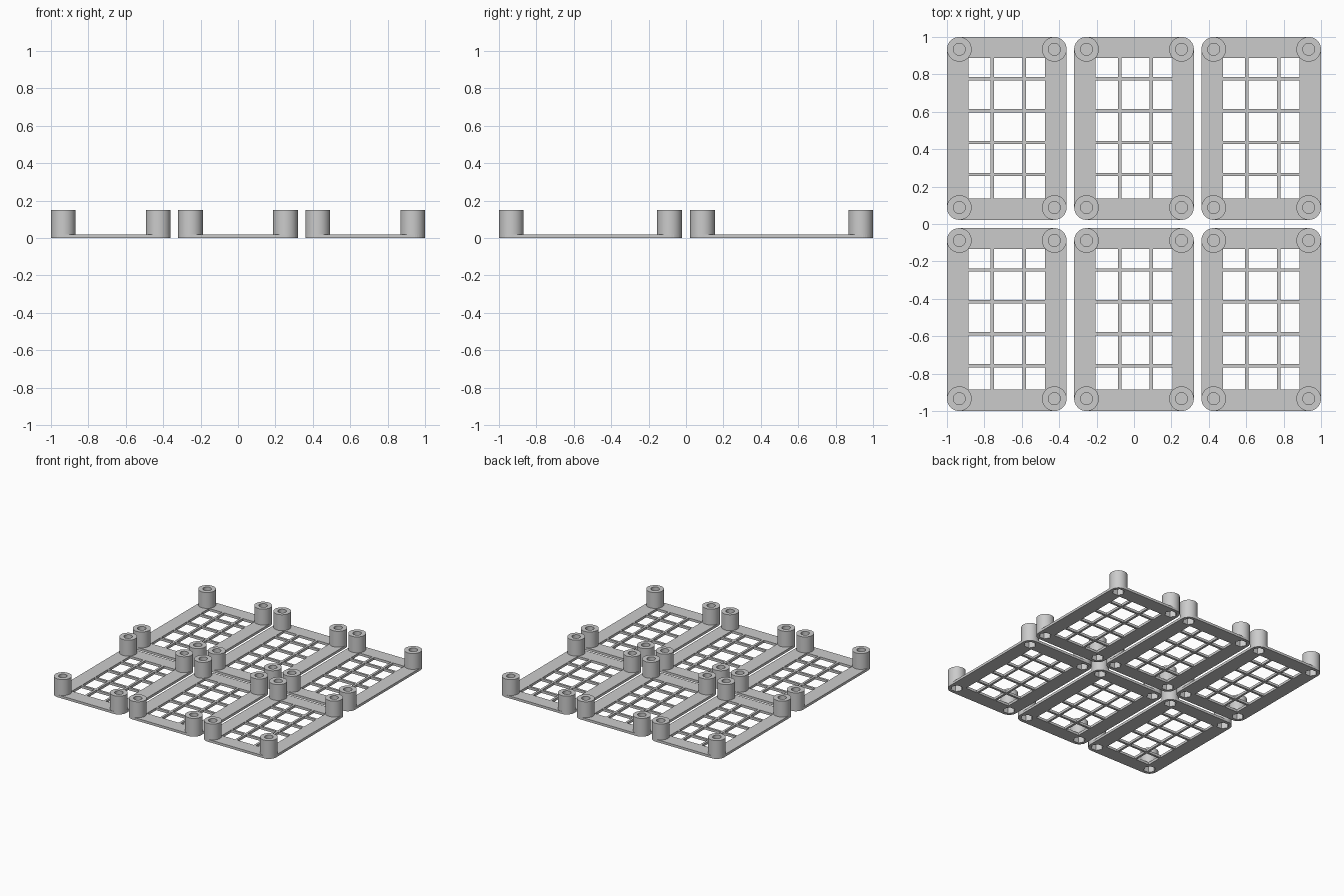
import bpy, bmesh, math

cube = bpy.data.objects.get("Cube")
if cube:
    bpy.data.objects.remove(cube, do_unlink=True)

HALF_W, HALF_D = 0.32, 0.489      # half size of one tray
POST_R, HOLE_R, NUT_R = 0.066, 0.032, 0.046
POST_H, PLATE_H = 0.15, 0.02
POST_X, POST_Y = HALF_W - POST_R, HALF_D - POST_R
BAR = 0.009                       # half width of a grid bar
SEG = 36

grey = bpy.data.materials.new("plain grey")
grey.use_nodes = True
grey.diffuse_color = (0.6, 0.6, 0.6, 1)
grey.node_tree.nodes["Principled BSDF"].inputs["Base Color"].default_value = (0.6, 0.6, 0.6, 1)


def arc(cx, cy, r, start, sweep, steps):
    return [(cx + r * math.cos(start + sweep * i / steps),
             cy + r * math.sin(start + sweep * i / steps)) for i in range(steps + 1)]


def spans(low, high, bars):
    """Open intervals left between bars."""
    edges = [low] + [b + s * BAR for b in bars for s in (-1, 1)] + [high]
    return list(zip(edges[::2], edges[1::2]))


def plate_mesh():
    # Rounded outline, grid windows and openings below the posts
    quarter = math.pi / 2
    outline = []
    for i, (sx, sy) in enumerate([(1, 1), (-1, 1), (-1, -1), (1, -1)]):
        outline += arc(sx * POST_X, sy * POST_Y, POST_R, i * quarter, quarter, 9)
    loops = [outline]
    for x0, x1 in spans(-0.205, 0.205, [-0.077, 0.093]):
        for y0, y1 in spans(-0.375, 0.377, [-0.246, -0.075, 0.095, 0.265]):
            loops.append([(x0, y0), (x1, y0), (x1, y1), (x0, y1)])
    for sx in (-1, 1):
        for sy in (-1, 1):
            loops.append(arc(sx * POST_X, sy * POST_Y, 0.055, 0, math.tau, SEG)[:-1])

    curve = bpy.data.curves.new("plate_profile", "CURVE")
    curve.dimensions = "2D"
    curve.fill_mode = "BOTH"
    curve.extrude = PLATE_H / 2
    for loop in loops:
        spline = curve.splines.new("POLY")
        spline.points.add(len(loop) - 1)
        for point, (x, y) in zip(spline.points, loop):
            point.co = (x, y, PLATE_H / 2, 1)
        spline.use_cyclic_u = True
    helper = bpy.data.objects.new("plate_profile", curve)
    bpy.context.collection.objects.link(helper)
    bpy.context.view_layer.update()
    mesh = bpy.data.meshes.new_from_object(
        helper.evaluated_get(bpy.context.evaluated_depsgraph_get()))
    bpy.data.objects.remove(helper, do_unlink=True)
    bm = bmesh.new()
    bm.from_mesh(mesh)
    for v in bm.verts:
        v.co.z = PLATE_H if v.co.z > PLATE_H / 2 else 0
    bmesh.ops.remove_doubles(bm, verts=bm.verts, dist=0.0001)
    bmesh.ops.recalc_face_normals(bm, faces=bm.faces)
    for f in bm.faces:
        f.smooth = False
    bm.to_mesh(mesh)
    bm.free()
    return mesh


def post_mesh():
    # Round post with a blind screw hole above and a hexagonal pocket below
    def ring(bm, r, z, hexagon=False):
        verts = []
        for i in range(SEG):
            a = math.tau * i / SEG
            rr = r
            if hexagon:
                side = math.pi / 3
                rr = r * math.cos(side / 2) / math.cos(a % side - side / 2)
            verts.append(bm.verts.new((rr * math.cos(a), rr * math.sin(a), z)))
        return verts

    bm = bmesh.new()
    rings = [ring(bm, HOLE_R, 0.075), ring(bm, HOLE_R, POST_H), ring(bm, POST_R, POST_H),
             ring(bm, POST_R, 0), ring(bm, NUT_R, 0, True), ring(bm, NUT_R, 0.06, True)]
    for a, b in zip(rings, rings[1:]):
        for i in range(SEG):
            j = (i + 1) % SEG
            bm.faces.new((a[i], a[j], b[j], b[i]))
    bm.faces.new(rings[0])
    bm.faces.new(rings[-1])
    bmesh.ops.recalc_face_normals(bm, faces=bm.faces)
    mesh = bpy.data.meshes.new("post")
    bm.to_mesh(mesh)
    bm.free()
    mesh.shade_smooth()
    mesh.set_sharp_from_angle(angle=math.radians(30))
    return mesh


def place(name, mesh, x, y):
    obj = bpy.data.objects.new(name, mesh)
    obj.location = (x, y, 0)
    bpy.context.collection.objects.link(obj)


plate, post = plate_mesh(), post_mesh()
for mesh in (plate, post):
    mesh.materials.clear()
    mesh.materials.append(grey)

# Six trays, three across and two deep, each with four corner posts
for col, cx in (("right", -0.68), ("middle", 0), ("left", 0.68)):
    for row, cy in (("front", -0.511), ("back", 0.511)):
        tray = f"{row}_{col}"
        place(f"{tray}_grid_plate", plate, cx, cy)
        for sx in (-1, 1):
            for sy in (-1, 1):
                place(f"{tray}_corner_post", post, cx + sx * POST_X, cy + sy * POST_Y)
